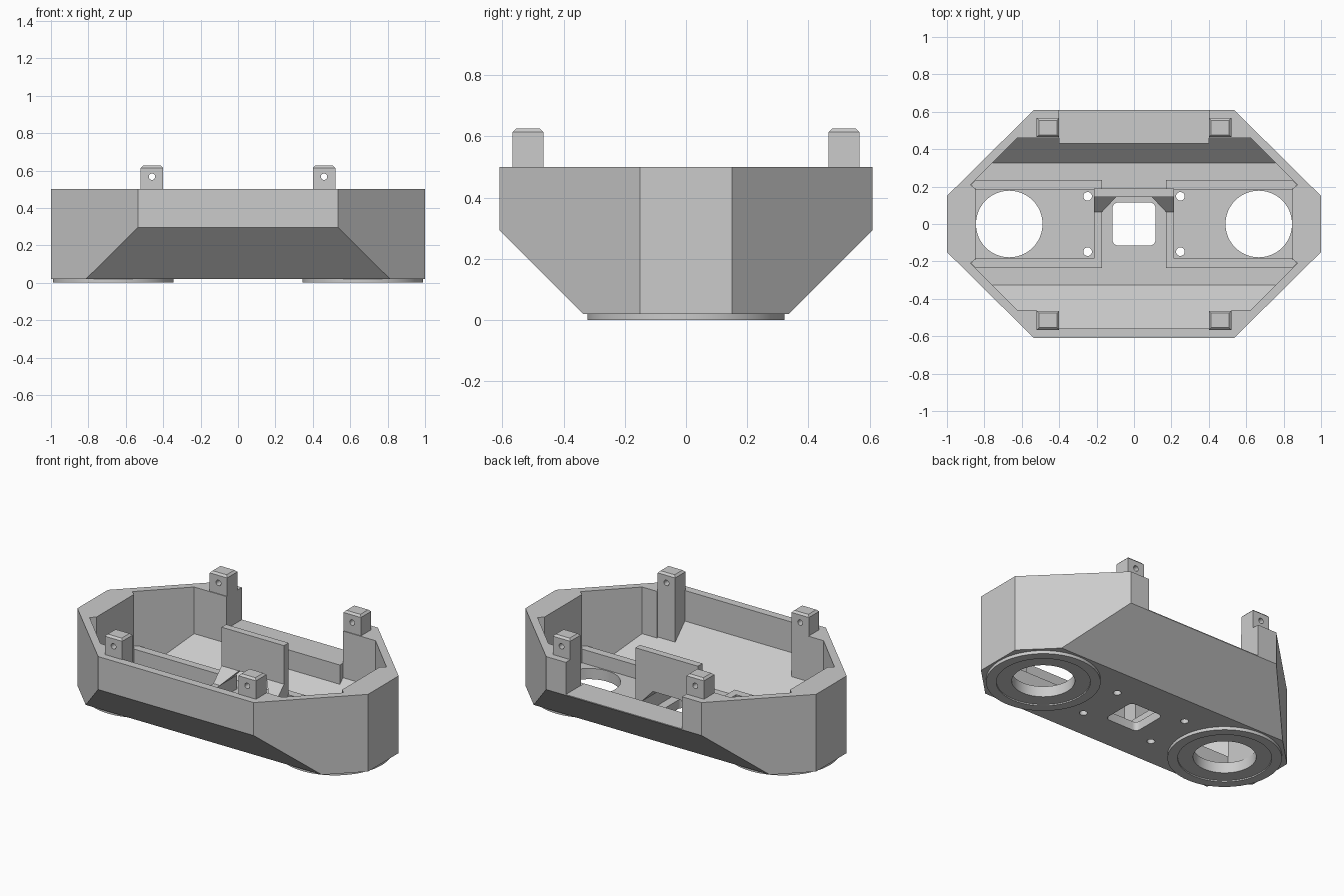
import bpy, bmesh, math

if "Cube" in bpy.data.objects:
    bpy.data.objects.remove(bpy.data.objects["Cube"], do_unlink=True)

grey = bpy.data.materials.new("plain grey")
grey.use_nodes = True
grey.diffuse_color = (0.6, 0.6, 0.6, 1)
grey.node_tree.nodes["Principled BSDF"].inputs["Base Color"].default_value = (0.6, 0.6, 0.6, 1)

FLOOR, RIB_TOP, LENS_X, LENS_R = 0.075, 0.16, 0.667, 0.178


def finish(name, bm):
    bmesh.ops.recalc_face_normals(bm, faces=bm.faces)
    mesh = bpy.data.meshes.new(name)
    bm.to_mesh(mesh)
    bm.free()
    ob = bpy.data.objects.new(name, mesh)
    mesh.materials.append(grey)
    bpy.context.collection.objects.link(ob)
    return ob


def prism(name, pts, axis, lo, hi, bevel_top=0):
    """Extrude a 2D outline along one axis, optionally chamfering the top."""
    place = {"x": lambda p, q, t: (t, p, q),
             "y": lambda p, q, t: (p, t, q),
             "z": lambda p, q, t: (p, q, t)}[axis]
    bm = bmesh.new()
    a = [bm.verts.new(place(p, q, lo)) for p, q in pts]
    b = [bm.verts.new(place(p, q, hi)) for p, q in pts]
    bm.faces.new(a)
    bm.faces.new(b)
    for i in range(len(pts)):
        j = (i + 1) % len(pts)
        bm.faces.new((a[i], a[j], b[j], b[i]))
    if bevel_top:
        top = max(v.co.z for v in bm.verts)
        edges = [e for e in bm.edges if all(v.co.z > top - 1e-4 for v in e.verts)]
        bmesh.ops.bevel(bm, geom=edges, offset=bevel_top, segments=1, affect="EDGES")
    return finish(name, bm)


def box(name, x0, x1, y0, y1, z0, z1):
    return prism(name, [(x0, y0), (x1, y0), (x1, y1), (x0, y1)], "z", z0, z1)


def circle(cx, cy, r, n):
    return [(cx + r * math.cos(math.tau * i / n), cy + r * math.sin(math.tau * i / n))
            for i in range(n)]


def quad_mirror(pts):
    """Mirror a first-quadrant outline, listed from +x to +y, to all quadrants."""
    half = pts + [(-x, y) for x, y in reversed(pts)]
    return half + [(-x, -y) for x, y in half]


def combine(ob, tool, operation="DIFFERENCE"):
    mod = ob.modifiers.new("combine", "BOOLEAN")
    mod.operation, mod.solver, mod.object = operation, "EXACT", tool
    bpy.context.view_layer.objects.active = ob
    bpy.ops.object.modifier_apply(modifier=mod.name)
    bpy.data.objects.remove(tool, do_unlink=True)


# Octagonal shell with sloped front and back undersides
body = prism("body_shell", quad_mirror([(1, 0.15), (0.535, 0.61)]), "z", 0.02, 0.5)
slope = [(0.335, 0.02), (0.61, 0.295), (0.61, 0.6)]
combine(body, prism("cutter", [(-y, z) for y, z in slope] + [(y, z) for y, z in reversed(slope)],
                    "x", -1.2, 1.2), "INTERSECT")

# Main cavity with matching sloped sides
cavity = prism("cutter", quad_mirror([(0.845, 0.185), (0.874, 0.21), (0.62, 0.464)]), "z", 0, 0.8)
inner = [(0.325, FLOOR), (0.46, 0.21), (0.46, 0.7)]
combine(cavity, prism("cutter", [(-y, z) for y, z in inner] + [(y, z) for y, z in reversed(inner)],
                      "x", -1, 1), "INTERSECT")
combine(body, cavity)

# Deeper pocket behind the front wall, and the gap in the back wall
combine(body, prism("cutter", [(-0.3, FLOOR), (-0.325, FLOOR), (-0.56, 0.31), (-0.56, 0.7), (-0.3, 0.7)],
                    "x", -0.52, 0.52))
combine(body, box("cutter", -0.4, 0.4, 0.4, 0.7, 0.3, 0.8))

# Lens openings, screw holes and the rounded central window
for sx in (-1, 1):
    combine(body, prism("cutter", circle(sx * LENS_X, 0, LENS_R, 64), "z", -0.1, 0.2))
    for sy in (-1, 1):
        combine(body, prism("cutter", circle(sx * 0.248, sy * 0.148, 0.023, 24), "z", -0.1, 0.2))
corner = [(0.085 + 0.03 * math.cos(math.pi * i / 12), 0.085 + 0.03 * math.sin(math.pi * i / 12))
          for i in range(7)]
combine(body, prism("cutter", quad_mirror(corner), "z", -0.1, 0.2))

# Low inner wall below the back gap
prism("back_inner_wall", [(0.43, 0.175), (0.43, 0.3), (0.47, 0.3), (0.47, 0.215)], "x", -0.4, 0.4)


# Stepped lens rings under the floor
def lens_ring(name, cx):
    profile = [(LENS_R, 0.02), (LENS_R, 0.008), (0.265, 0.008), (0.265, 0), (0.3225, 0), (0.3225, 0.02)]
    bm = bmesh.new()
    verts = [bm.verts.new((cx + r, 0, z)) for r, z in profile]
    edges = [bm.edges.new((verts[i], verts[(i + 1) % len(verts)])) for i in range(len(verts))]
    bmesh.ops.spin(bm, geom=verts + edges, cent=(cx, 0, 0), axis=(0, 0, 1),
                   angle=math.tau, steps=64, use_merge=True)
    bmesh.ops.remove_doubles(bm, verts=bm.verts, dist=1e-4)
    return finish(name, bm)


# Rings, ribs around the lens bays and mounting posts on each side
for side, sx in (("left", 1), ("right", -1)):
    lens_ring(side + "_lens_ring", sx * LENS_X)
    for end, sy in (("front", -1), ("back", 1)):
        outline = [(0.17, 0.185), (0.845, 0.185), (0.872, 0.21), (0.847, 0.235), (0.17, 0.235)]
        prism(f"{side}_{end}_rib", [(sx * x, sy * y) for x, y in outline], "z", FLOOR - 0.01, RIB_TOP)
        side_view = [(0.465, 0.19), (0.566, 0.29), (0.566, 0.626), (0.465, 0.626)]
        x0, x1 = sorted((sx * 0.4, sx * 0.52))
        post = prism(f"{side}_{end}_post", [(sy * y, z) for y, z in side_view], "x", x0, x1, 0.012)
        combine(post, prism("cutter", circle(sx * 0.46, 0.567, 0.017, 24), "y", -0.8, 0.8))
    x0, x1 = sorted((sx * 0.17, sx * 0.215))
    box(side + "_bay_leg", x0, x1, -0.19, 0.19, FLOOR - 0.01, RIB_TOP)

# Tall central plate with a sloped foot and a tapered passage
plate = prism("centre_plate", [(0.065, FLOOR - 0.01), (0.065, RIB_TOP), (0.145, RIB_TOP + 0.08),
                               (0.145, 0.48), (0.19, 0.48), (0.19, FLOOR - 0.01)], "x", -0.215, 0.215)
combine(plate, prism("cutter", [(-0.17, 0), (0.17, 0), (0.17, RIB_TOP), (0.095, RIB_TOP + 0.08),
                                (-0.095, RIB_TOP + 0.08), (-0.17, RIB_TOP)], "y", 0, 0.4))

# Smooth round walls while keeping edges crisp
bpy.ops.object.select_all(action="DESELECT")
for ob in bpy.context.collection.objects:
    if ob.type == "MESH" and grey.name in ob.data.materials:
        ob.select_set(True)
        bpy.context.view_layer.objects.active = ob
bpy.ops.object.shade_smooth_by_angle(angle=math.radians(25))
